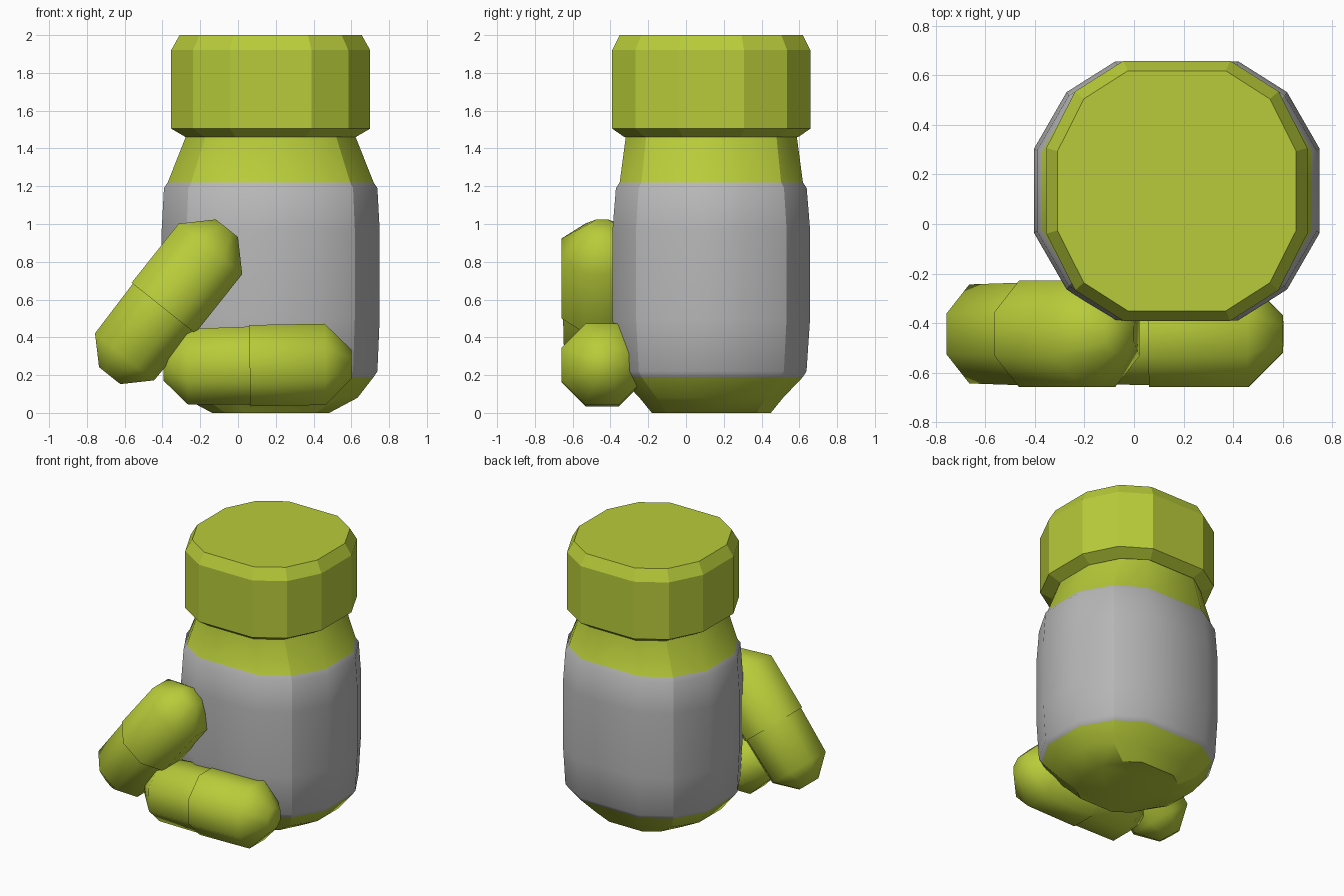
import bpy, bmesh, math
from mathutils import Matrix, Vector

cube = bpy.data.objects.get("Cube")
if cube:
    bpy.data.objects.remove(cube)


def material(name, rgb):
    m = bpy.data.materials.new(name)
    m.use_nodes = True
    m.diffuse_color = (*rgb, 1)
    m.node_tree.nodes["Principled BSDF"].inputs["Base Color"].default_value = (*rgb, 1)
    return m


GREEN = material("lime green", (0.48, 0.60, 0.042))
GREY = material("label grey", (0.48, 0.48, 0.48))


def loft(name, outline, rings, mats, smooth_angle, sharp_corners=()):
    """Stack scaled copies of an outline; each ring is (height, half x, half y)."""
    bm = bmesh.new()
    n = len(outline)
    loops = [[bm.verts.new((x * sx, y * sy, z)) for x, y in outline] for z, sx, sy in rings]
    for low, high in zip(loops, loops[1:]):
        for i in range(n):
            j = (i + 1) % n
            bm.faces.new((low[i], low[j], high[j], high[i]))
    bm.faces.new(loops[0][::-1])
    bm.faces.new(loops[-1])
    bm.normal_update()
    for f in bm.faces:
        f.smooth = smooth_angle > 0
    for e in bm.edges:
        e.smooth = e.calc_face_angle(0) < math.radians(smooth_angle)
    for low, high in zip(loops, loops[1:]):
        for i in sharp_corners:
            bm.edges.get((low[i], high[i])).smooth = False
    mesh = bpy.data.meshes.new(name)
    bm.to_mesh(mesh)
    bm.free()
    for m in mats:
        mesh.materials.append(m)
    ob = bpy.data.objects.new(name, mesh)
    bpy.context.collection.objects.link(ob)
    return ob


def twelve_sided(corner):
    """Mirror three corners of one quadrant into a full outline."""
    q = corner
    return (q + [(-x, y) for x, y in q[::-1]] + [(-x, -y) for x, y in q]
            + [(x, -y) for x, y in q[::-1]])


CENTRE = Vector((0.173, 0.134, 0))

# bottle body with the wrapped label
body_outline = twelve_sided([(1, 0.325), (0.772, 0.762), (0.43, 1)])
body = loft("bottle_body", body_outline, [
    (0, 0.31, 0.315), (0.08, 0.46, 0.38), (0.19, 0.545, 0.485),
    (0.22, 0.565, 0.504), (0.5, 0.577, 0.523), (0.97, 0.577, 0.523),
    (1.19, 0.565, 0.505), (1.22, 0.545, 0.485), (1.46, 0.45, 0.453)],
    [GREEN, GREY], 34, sharp_corners=(1, 4, 7, 10))
body.location = CENTRE
for f in body.data.polygons:
    if 0.19 < f.center.z < 1.22:
        f.material_index = 1

# faceted screw cap
cap_outline = twelve_sided([(1, 0.33), (0.78, 0.765), (0.41, 1)])
cap = loft("bottle_cap", cap_outline, [
    (1.46, 0.45, 0.46), (1.505, 0.527, 0.525), (1.92, 0.527, 0.525), (2, 0.482, 0.485)],
    [GREEN], 0)
cap.location = CENTRE

# two-part capsules, the wider half overlapping the narrower
ROUND = 1 / math.cos(math.pi / 8)
octagon = [(ROUND * math.cos(math.pi / 4 * (i + 0.5)), ROUND * math.sin(math.pi / 4 * (i + 0.5)))
           for i in range(8)]
capsule_profile = [(-0.457, 0.072), (-0.33, 0.2), (0, 0.207), (0, 0.215),
                   (0.4, 0.215), (0.54, 0.075)]
for name, seam, angle in (("lying_capsule", (0.062, -0.444, 0.25), 89),
                          ("leaning_capsule", (-0.395, -0.444, 0.555), 38.5)):
    capsule = loft(name, octagon, [(z, r, r) for z, r in capsule_profile], [GREEN], 50)
    capsule.matrix_world = (Matrix.Translation(seam)
                            @ Matrix.Rotation(math.radians(angle), 4, "Y"))
